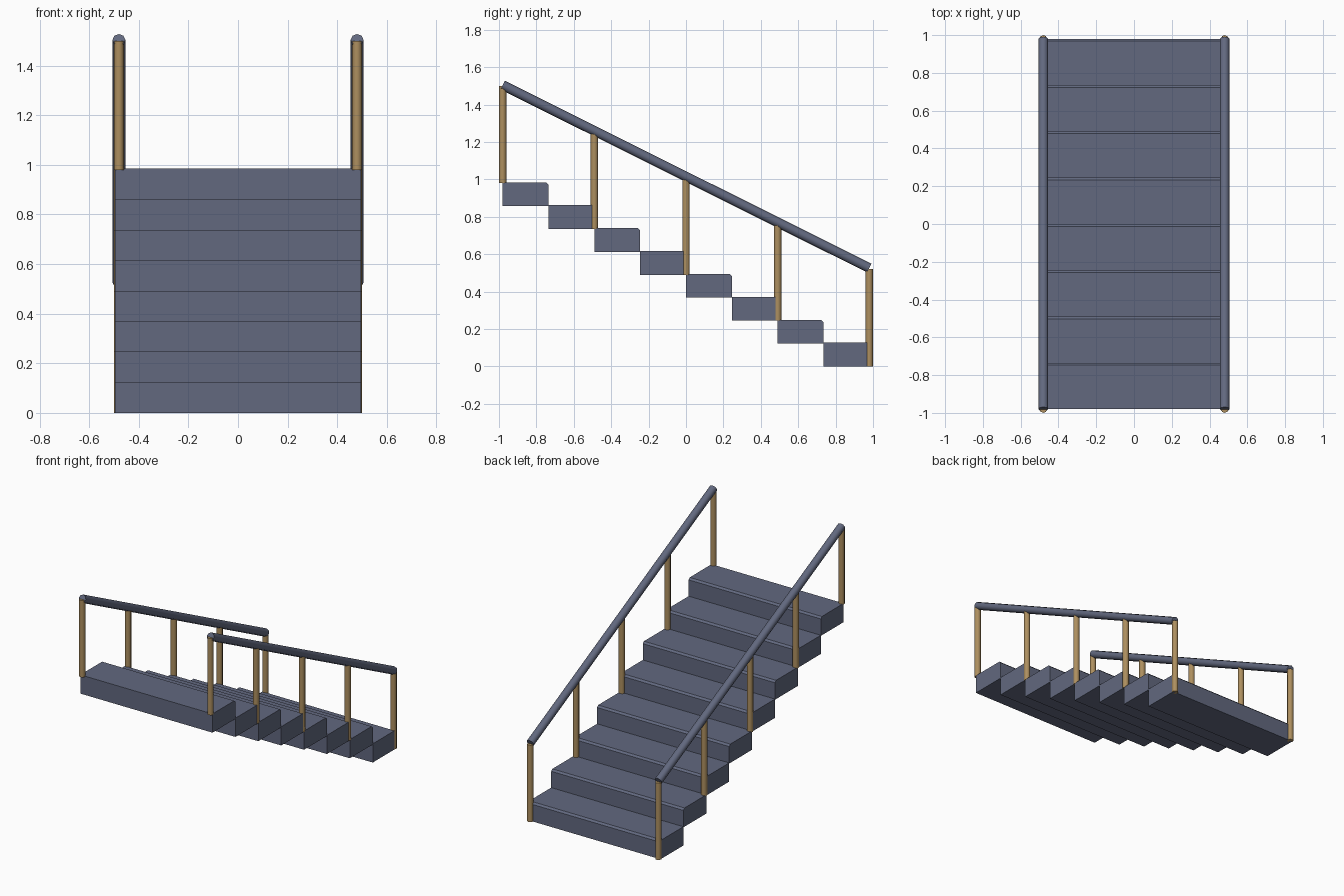
import bpy
import math
from mathutils import Vector

if "Cube" in bpy.data.objects:
    bpy.data.objects.remove(bpy.data.objects["Cube"])

STEPS = 8
RUN, RISE = 0.245, 0.1225
THICK = 0.127
HALF_WIDTH = 0.495
HALF_LEN = 0.98
LIP = 0.012
RAIL_X = 0.48


def make_material(name, colour):
    mat = bpy.data.materials.new(name)
    mat.use_nodes = True
    mat.diffuse_color = colour
    mat.node_tree.nodes["Principled BSDF"].inputs["Base Color"].default_value = colour
    return mat


slate = make_material("slate blue", (0.122, 0.14, 0.212, 1))
wood = make_material("tan wood", (0.42, 0.275, 0.115, 1))


def extruded_step(name, profile):
    """Extrude a (y, z) side profile across the stair width."""
    n = len(profile)
    verts = [(x, y, z) for x in (-HALF_WIDTH, HALF_WIDTH) for y, z in profile]
    faces = [tuple(reversed(range(n))), tuple(range(n, 2 * n))]
    faces += [(i, (i + 1) % n, (i + 1) % n + n, i + n) for i in range(n)]
    mesh = bpy.data.meshes.new(name)
    mesh.from_pydata(verts, [], faces)
    mesh.materials.append(slate)
    obj = bpy.data.objects.new(name, mesh)
    bpy.context.collection.objects.link(obj)


def rod(name, start, end, radius, mat):
    """Eight-sided round bar between two points."""
    start, end = Vector(start), Vector(end)
    axis = end - start
    bpy.ops.mesh.primitive_cylinder_add(
        vertices=8, radius=radius, depth=axis.length, location=(start + end) / 2)
    obj = bpy.context.object
    # Tilt only about x so the facets stay aligned
    obj.rotation_euler.x = math.atan2(-axis.y, axis.z)
    obj.name = name
    obj.data.materials.append(mat)
    bpy.ops.object.shade_smooth_by_angle(angle=math.radians(50))


# Steps, rising toward the front, with a chamfered tread edge
for i in range(STEPS):
    back = HALF_LEN - i * RUN
    front = back - RUN
    low = i * RISE
    top = low + THICK
    extruded_step(f"step_{i + 1}", [
        (front, low), (back, low), (back, top - LIP), (back - LIP, top), (front, top)])

# Posts and sloping handrails on both sides
for side, x in (("left", RAIL_X), ("right", -RAIL_X)):
    for i in range(5):
        y = HALF_LEN - i * 2 * RUN
        base = i * 2 * RISE
        rod(f"{side}_post_{i + 1}", (x, y, base), (x, y, base + 0.52), 0.02, wood)
    rod(f"{side}_handrail", (x, -HALF_LEN, 1.504), (x, HALF_LEN, 0.526), 0.026, slate)
